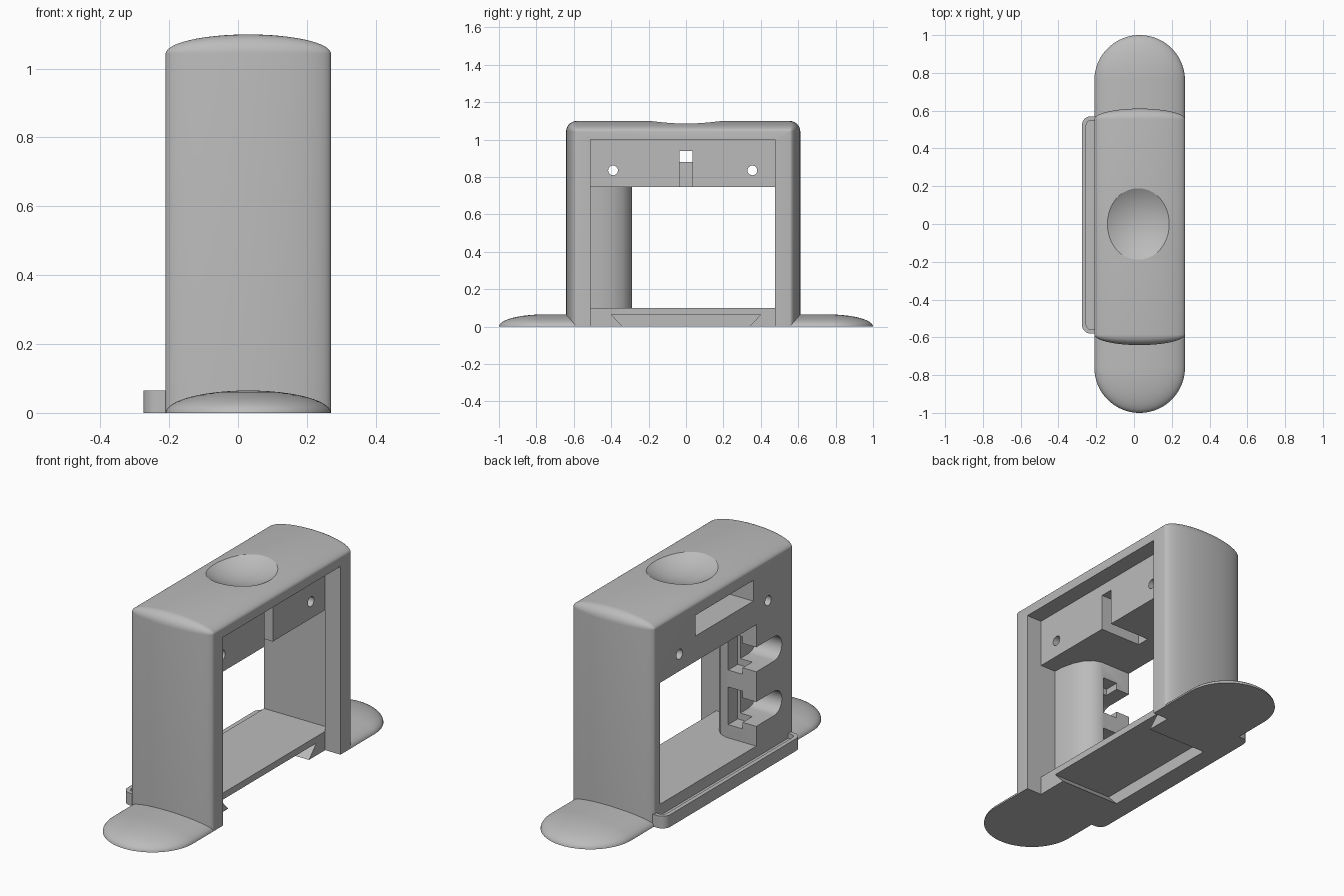
import bpy, bmesh
from math import sin, cos, pi, radians

cube = bpy.data.objects.get("Cube")
if cube:
    bpy.data.objects.remove(cube, do_unlink=True)

grey = bpy.data.materials.new("light grey")
grey.use_nodes = True
grey.diffuse_color = (0.5, 0.5, 0.5, 1)
grey.node_tree.nodes["Principled BSDF"].inputs["Base Color"].default_value = (0.5, 0.5, 0.5, 1)

CX = 0.03      # centre line of the stand
HALF = 0.24    # half depth of the stand


def finish(bm, name):
    bmesh.ops.recalc_face_normals(bm, faces=bm.faces)
    mesh = bpy.data.meshes.new(name)
    bm.to_mesh(mesh)
    bm.free()
    mesh.materials.append(grey)
    ob = bpy.data.objects.new(name, mesh)
    bpy.context.collection.objects.link(ob)
    return ob


def loft(name, rings):
    """Skin equal closed rings and cap both ends."""
    bm = bmesh.new()
    loops = [[bm.verts.new(p) for p in ring] for ring in rings]
    n = len(loops[0])
    for a, b in zip(loops, loops[1:]):
        for i in range(n):
            j = (i + 1) % n
            bm.faces.new((a[i], a[j], b[j], b[i]))
    bm.faces.new(loops[0])
    bm.faces.new(loops[-1])
    return finish(bm, name)


def prism(name, pts, axis, lo, hi):
    """Extrude a plan outline (x, y) along z, or a side outline (y, z) along x."""
    if axis == "z":
        return loft(name, [[(a, b, h) for a, b in pts] for h in (lo, hi)])
    return loft(name, [[(h, a, b) for a, b in pts] for h in (lo, hi)])


def box(name, x, y, z):
    return prism(name, [(x[0], y[0]), (x[1], y[0]), (x[1], y[1]), (x[0], y[1])], "z", *z)


def arc(cx, cy, r, start, end, steps):
    return [(cx + r * cos(radians(start + (end - start) * i / steps)),
             cy + r * sin(radians(start + (end - start) * i / steps))) for i in range(steps + 1)]


def cut(target, cutter):
    mod = target.modifiers.new("cut", "BOOLEAN")
    mod.operation = "DIFFERENCE"
    mod.solver = "EXACT"
    mod.object = cutter
    bpy.ops.object.select_all(action="DESELECT")
    bpy.context.view_layer.objects.active = target
    target.select_set(True)
    bpy.ops.object.modifier_apply(modifier=mod.name)
    bpy.data.objects.remove(cutter, do_unlink=True)


# Arch body: side outline swelling outwards towards the centre line
rings = []
for i in range(33):
    t = -pi / 2 + pi * i / 32
    d = max(0.056 * cos(t), 0.0005)
    outline = [(-0.585 - d, 0)] + arc(-0.585, 1.043, d, 180, 90, 8)
    outline += arc(0.555, 1.043, d, 90, 0, 8) + [(0.555 + d, 0)]
    rings.append([(CX + HALF * sin(t), y, z) for y, z in outline])
body = loft("arch_body", rings)

# Recess on the open side
cut(body, box("recess_cutter", (0.18, 0.5), (-0.51, 0.475), (-0.2, 1.0)))

# Window, with a rounded post left standing on one side
window = [(-0.4, 0.52), (0.18, 0.52), (0.18, 0.47), (0.22, 0.47), (0.22, -0.5), (0.18, -0.51),
          (0.09, -0.51), (0.085, -0.45), (0.07, -0.39), (0.045, -0.34), (0.01, -0.305),
          (-0.03, -0.29), (-0.4, -0.29)]
cut(body, prism("window_cutter", window, "z", 0.1, 0.745))

# Dovetail slot under the floor
dovetail = [(-0.32, -0.02), (-0.4, 0.065), (0.4, 0.065), (0.32, -0.02)]
cut(body, prism("dovetail_cutter", dovetail, "x", -0.17, 0.4))

# Upper panel: pocket, notch and two screw holes
cut(body, box("pocket_cutter", (-0.4, 0.1), (-0.265, 0.22), (0.88, 0.99)))
cut(body, box("notch_cutter", (-0.06, 0.25), (-0.035, 0.035), (0.7, 0.94)))
for y in (-0.39, 0.355):
    cut(body, prism("screw_cutter", arc(y, 0.835, 0.026, 0, 345, 23), "x", -0.5, 0.3))

# Two cable slots in the post, round at the closed end and stepped at the mouth
for z in (0.27, 0.56):
    slot = [(-0.2, z + 0.065)] + arc(-0.44, z, 0.065, 90, 270, 16) + [(-0.2, z - 0.065)]
    cut(body, prism("cable_slot_cutter", slot, "x", -0.4, -0.06))
    cut(body, box("slot_mouth_cutter", (-0.13, -0.045), (-0.37, -0.2), (z - 0.1, z + 0.1)))

# Thumb dish on the top
bm = bmesh.new()
bmesh.ops.create_uvsphere(bm, u_segments=96, v_segments=64, radius=0.347)
bmesh.ops.translate(bm, verts=bm.verts, vec=(0.02, 0, 1.39))
cut(body, finish(bm, "dish_cutter"))

# Feet: domed half stadiums
feet = []
for name, s, inner in (("front_foot", -1, 0.56), ("back_foot", 1, 0.53)):
    rings = []
    for i in range(13):
        a = pi / 2 * i / 12
        r = max(HALF * cos(a), 0.0005)
        plan = [(CX + r, inner)] + arc(CX, 0.76, r, 0, 180, 40) + [(CX - r, inner)]
        rings.append([(x, s * y, 0.065 * sin(a)) for x, y in plan])
    feet.append(loft(name, rings))


# Side ledge with a groove behind its rim
def ledge_outline(inset, inner, r):
    x, lo, hi = -0.275 + inset, -0.58 + inset, 0.57 - inset
    return ([(inner, lo)] + arc(x + r, lo + r, r, 270, 180, 8)
            + arc(x + r, hi - r, r, 180, 90, 8) + [(inner, hi)])


ledge = prism("side_ledge", ledge_outline(0, -0.19, 0.045), "z", 0, 0.065)
cut(ledge, prism("groove_cutter", ledge_outline(0.022, -0.205, 0.025), "z", 0.04, 0.2))

# Smooth curves, crisp edges
bpy.ops.object.select_all(action="DESELECT")
for ob in [body, ledge] + feet:
    ob.select_set(True)
bpy.context.view_layer.objects.active = body
bpy.ops.object.shade_smooth_by_angle(angle=radians(30))
